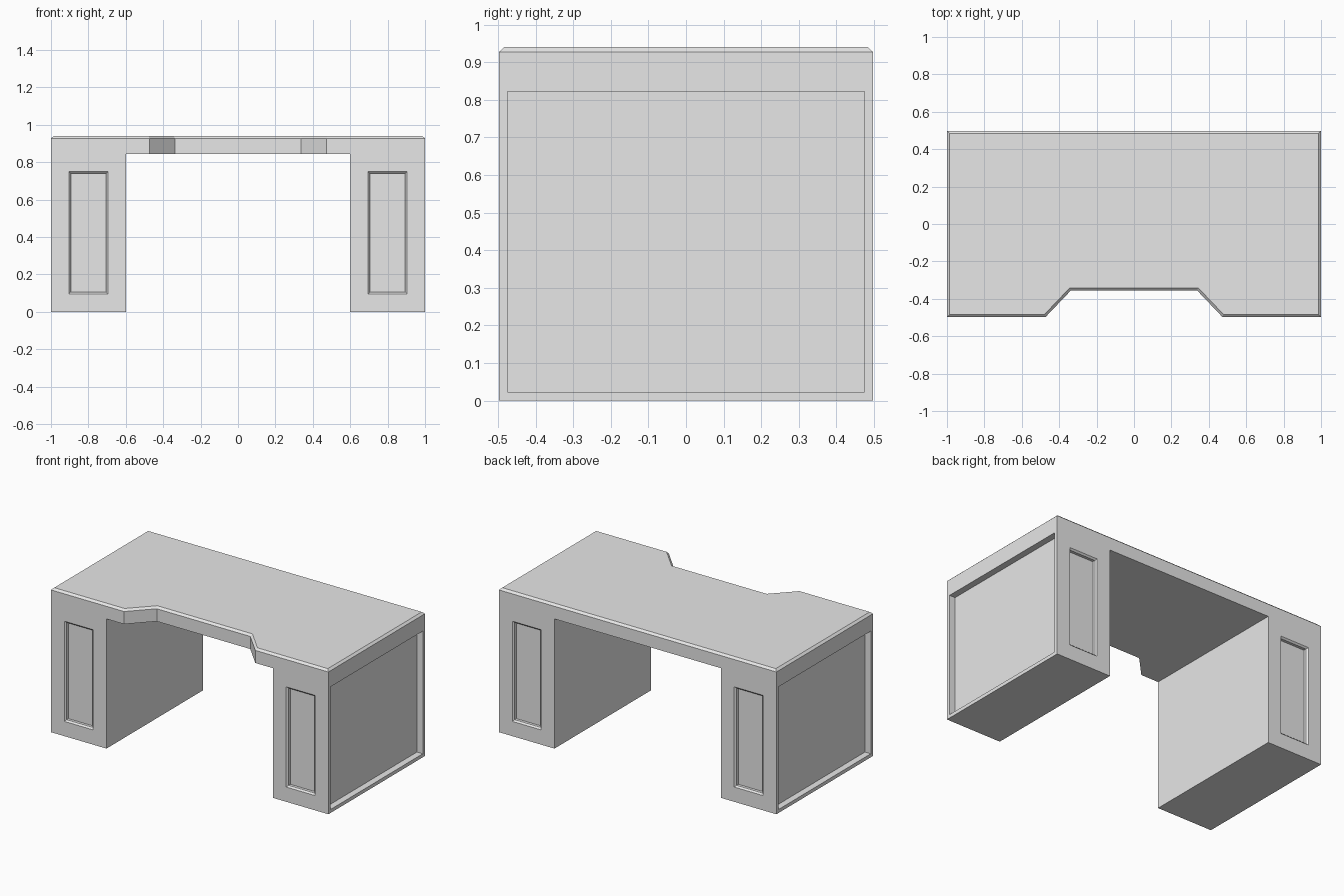
import bpy, bmesh
from mathutils import Vector

HALF_X, HALF_Y = 1.0, 0.4975
INNER_X = 0.6            # inside wall of each pedestal
UNDER_Z, EDGE_Z, TOP_Z = 0.845, 0.927, 0.94

cube = bpy.data.objects.get("Cube")
if cube:
    bpy.data.objects.remove(cube, do_unlink=True)

grey = bpy.data.materials.new("plain_grey")
grey.use_nodes = True
grey.diffuse_color = (0.8, 0.8, 0.8, 1)
grey.node_tree.nodes["Principled BSDF"].inputs["Base Color"].default_value = (0.8, 0.8, 0.8, 1)


def finish(bm, name):
    """Turn a bmesh into a flat shaded object."""
    mesh = bpy.data.meshes.new(name)
    bm.to_mesh(mesh)
    bm.free()
    mesh.materials.append(grey)
    obj = bpy.data.objects.new(name, mesh)
    bpy.context.collection.objects.link(obj)
    return obj


def inset(bm, face, width, depth=0.0):
    """Shrink a face by width and move it along its normal by depth."""
    bmesh.ops.inset_individual(bm, faces=[face], thickness=width, depth=depth,
                               use_even_offset=True)
    bm.normal_update()


# Desktop: slab with a notch in the front edge and a chamfered upper rim
right_half = [(HALF_X, HALF_Y), (HALF_X, -HALF_Y), (0.473, -HALF_Y), (0.337, -0.355)]
outline = right_half + [(-x, y) for x, y in reversed(right_half)]
bm = bmesh.new()
base = bm.faces.new([bm.verts.new((x, y, UNDER_Z)) for x, y in outline])
slab = bmesh.ops.extrude_face_region(bm, geom=[base], use_keep_orig=True)
top_verts = [g for g in slab["geom"] if isinstance(g, bmesh.types.BMVert)]
bmesh.ops.translate(bm, verts=top_verts, vec=(0, 0, EDGE_Z - UNDER_Z))
bmesh.ops.recalc_face_normals(bm, faces=bm.faces)
bm.normal_update()
top = max(bm.faces, key=lambda f: f.calc_center_median().z)
inset(bm, top, 0.014, TOP_Z - EDGE_Z)
finish(bm, "desktop")

# Pedestals: boxes with recessed panels on the front, back and outer side
for side, name in ((1, "left_pedestal"), (-1, "right_pedestal")):
    bm = bmesh.new()
    bmesh.ops.create_cube(bm, size=1)
    bmesh.ops.scale(bm, verts=bm.verts, vec=(HALF_X - INNER_X, 2 * HALF_Y, UNDER_Z))
    bmesh.ops.translate(bm, verts=bm.verts,
                        vec=Vector((side * (HALF_X + INNER_X) / 2, 0, UNDER_Z / 2)))
    bm.normal_update()
    ends = [f for f in bm.faces if abs(f.normal.y) > 0.9]
    outer = next(f for f in bm.faces if f.normal.x * side > 0.9)
    lid = next(f for f in bm.faces if f.normal.z > 0.9)
    for face in ends:
        inset(bm, face, 0.096)           # flat border
        inset(bm, face, 0.01, -0.01)     # sloped lip
        inset(bm, face, 0.0, -0.018)     # straight recess
    inset(bm, outer, 0.023)
    inset(bm, outer, 0.0, -0.042)
    bmesh.ops.delete(bm, geom=[lid], context="FACES_ONLY")   # covered by the desktop
    finish(bm, name)
